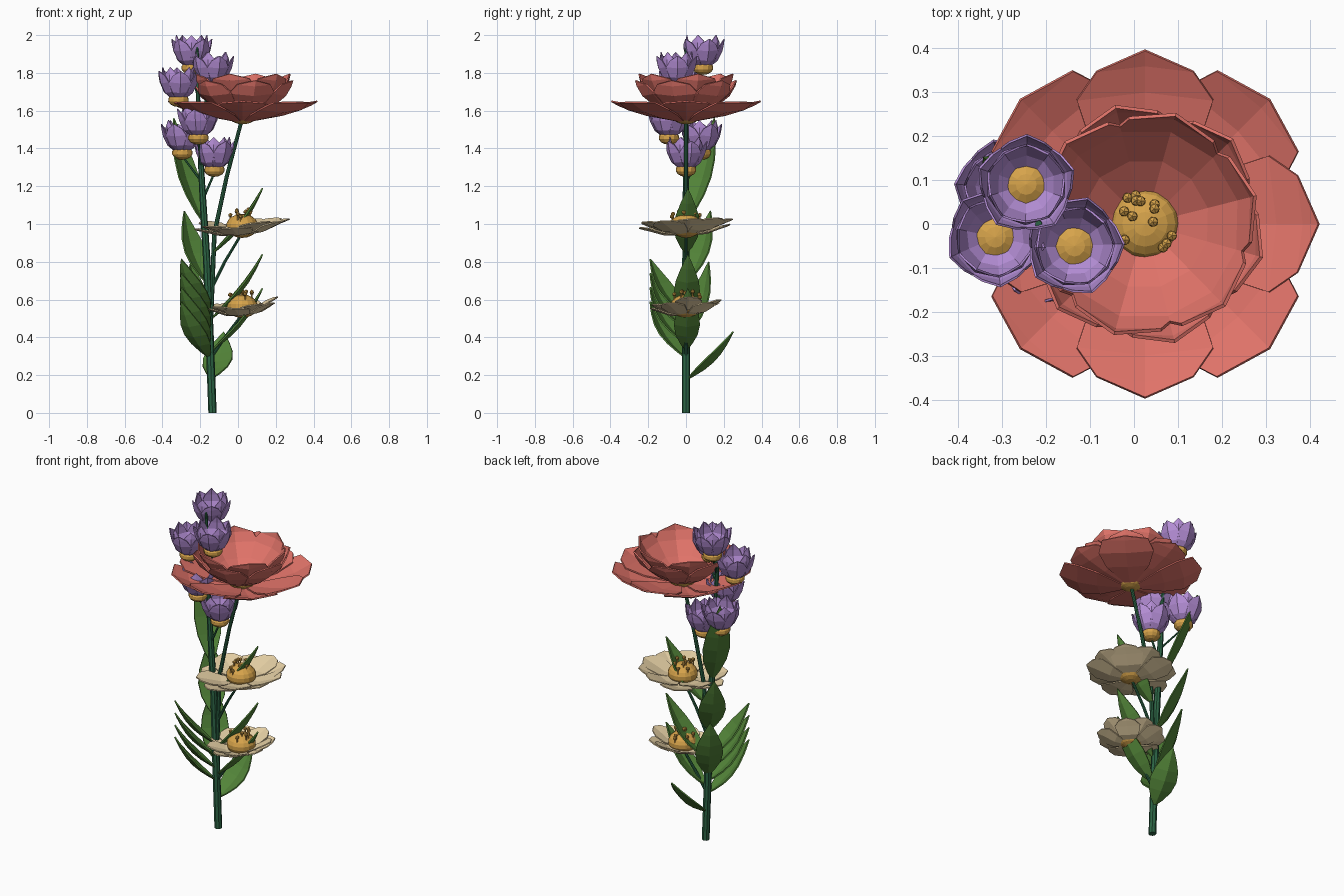
import bpy, bmesh, math, random
from mathutils import Vector, Matrix

if "Cube" in bpy.data.objects:
    bpy.data.objects.remove(bpy.data.objects["Cube"])

random.seed(4)
UP = Vector((0, 0, 1))


def material(name, rgb):
    m = bpy.data.materials.new(name)
    m.diffuse_color = (*rgb, 1)
    m.use_nodes = True
    m.node_tree.nodes["Principled BSDF"].inputs["Base Color"].default_value = m.diffuse_color
    return m


RED = material("coral red", (0.74, 0.17, 0.14))
PURPLE = material("lilac", (0.46, 0.27, 0.67))
CREAM = material("cream", (0.80, 0.64, 0.38))
YELLOW = material("golden yellow", (0.68, 0.37, 0.07))
LEAF = material("leaf green", (0.085, 0.23, 0.04))
STEM = material("stem green", (0.025, 0.13, 0.06))


def finish(name, bm, mat, thickness=0, smooth=False):
    bmesh.ops.recalc_face_normals(bm, faces=bm.faces)
    for f in bm.faces:
        f.smooth = smooth
    me = bpy.data.meshes.new(name)
    bm.to_mesh(me)
    bm.free()
    me.materials.append(mat)
    ob = bpy.data.objects.new(name, me)
    bpy.context.collection.objects.link(ob)
    if thickness:
        s = ob.modifiers.new("thickness", "SOLIDIFY")
        s.thickness = thickness
        s.offset = 0
    return ob


def blade(bm, rows):
    """Folded blade: rows of left / middle / right points, ends may close to one point."""
    prev = None
    for pts in rows:
        cur = [bm.verts.new(p) for p in pts]
        if prev:
            if len(cur) == 3 and len(prev) == 3:
                for i in range(2):
                    bm.faces.new((prev[i], prev[i + 1], cur[i + 1], cur[i]))
            elif len(cur) == 1:
                for i in range(2):
                    bm.faces.new((prev[i], prev[i + 1], cur[0]))
            else:
                for i in range(2):
                    bm.faces.new((prev[0], cur[i + 1], cur[i]))
        prev = cur


def petals(bm, centre, count, profile, cup, start=0, tilt=None, jitter=0):
    """Ring of petals; profile holds (radius, height, half width)."""
    tilt = tilt or Matrix.Identity(3)
    for k in range(count):
        rot = tilt @ Matrix.Rotation(start + math.tau * k / count, 3, 'Z')
        dz = random.uniform(-jitter, jitter)
        rows = []
        for r, z, w in profile:
            z += dz * r / profile[-1][0]
            if w == 0:
                pts = [(r, 0, z)]
            else:
                pts = [(r - cup * w, w, z + 0.1 * w), (r, 0, z), (r - cup * w, -w, z + 0.1 * w)]
            rows.append([centre + rot @ Vector(p) for p in pts])
        blade(bm, rows)


def ball(bm, centre, radius, squash=1, u=12, v=7):
    mat = Matrix.Translation(centre) @ Matrix.Diagonal((1, 1, squash, 1))
    bmesh.ops.create_uvsphere(bm, u_segments=u, v_segments=v, radius=radius, matrix=mat)


def flower_centre(name, centre, radius, squash, dots, dot_r, rise):
    bm = bmesh.new()
    ball(bm, centre, radius, squash, 16, 9)
    for _ in range(dots):
        a, r = random.uniform(0, math.tau), radius * math.sqrt(random.uniform(0.02, 0.8))
        h = squash * math.sqrt(radius ** 2 - r ** 2) + rise * random.uniform(0.6, 1)
        p = centre + Vector((r * math.cos(a), r * math.sin(a), h))
        bmesh.ops.create_icosphere(bm, subdivisions=1, radius=dot_r, matrix=Matrix.Translation(p))
        bmesh.ops.create_cone(bm, segments=5, radius1=0.004, radius2=0.004, depth=rise + 0.01,
                              matrix=Matrix.Translation(p - UP * rise / 2))
    finish(name, bm, YELLOW, smooth=False)


def stalk(name, points, radii, sides=8):
    """Tapered tube through points."""
    bm = bmesh.new()
    rings = []
    for p, r in zip(points, radii):
        rings.append([bm.verts.new((p[0] + r * math.cos(math.tau * i / sides),
                                    p[1] + r * math.sin(math.tau * i / sides), p[2]))
                      for i in range(sides)])
    for a, b in zip(rings, rings[1:]):
        for i in range(sides):
            j = (i + 1) % sides
            bm.faces.new((a[i], a[j], b[j], b[i]))
    bm.faces.new(rings[0])
    bm.faces.new(rings[-1])
    finish(name, bm, STEM, smooth=False)


def leaf(name, base, tip, half_width, bow=0.035):
    base, tip = Vector(base), Vector(tip)
    d = (tip - base).normalized()
    side = d.cross(UP).normalized()
    nor = side.cross(d)
    rows = [[base]]
    for t, w in [(.12, .45), (.28, .85), (.45, 1), (.62, .88), (.8, .52), (.92, .22)]:
        mid = base.lerp(tip, t) - nor * bow * math.sin(math.pi * t)
        off, lift = side * half_width * w, nor * half_width * w * 0.3
        rows.append([mid - off + lift, mid, mid + off + lift])
    rows.append([tip])
    bm = bmesh.new()
    blade(bm, rows)
    finish(name, bm, LEAF, 0.008)


# Main stem and branches
stalk("main_stem", [(-.135, 0, 0), (-.15, 0, .4), (-.165, 0, .8), (-.19, 0, 1.2), (-.21, 0, 1.6), (-.217, 0, 1.94)],
      [.022, .022, .02, .017, .012, .008])
stalk("red_flower_stem", [(-.145, 0, .45), (-.125, 0, .95), (-.06, 0, 1.25), (.02, 0, 1.55)], [.012, .012, .011, .01])
stalk("upper_cream_stem", [(-.16, 0, .62), (-.07, 0, .8), (.02, 0, .95)], [.01, .009, .008])
stalk("lower_cream_stem", [(-.15, 0, .28), (-.07, 0, .4), (.02, 0, .52)], [.01, .009, .008])

# Leaves: a stacked fan at front left, then pairs along the stem
for i in range(4):
    z = 0.075 * i
    leaf(f"fan_leaf_{i + 1}", (-.15, 0, .29 + z), (-.30, -.19, .59 + z), .075)
leaf("low_back_leaf", (-.14, .01, .18), (-.075, .25, .43), .08)
for i, (b, t) in enumerate([(.33, .66), (.5, .84), (.84, 1.19)]):
    leaf(f"right_leaf_{i + 1}", (-.14, 0, b), (.13, .01, t), .068)
for i, (bx, tx, ty, b, t) in enumerate([(-.15, -.25, .12, .40, .80), (-.16, -.285, .13, .68, 1.07),
                                        (-.18, -.34, .15, 1.0, 1.56)]):
    leaf(f"back_left_leaf_{i + 1}", (bx, 0, b), (tx, ty, t), .078)

# Large red flower: open outer ring and upright inner cup
c = Vector((.025, 0, 1.58))
bm = bmesh.new()
petals(bm, c, 4, [(.05, -.03, .03), (.19, -.005, .12), (.30, .025, .155), (.36, .05, .11), (.395, .07, 0)], .12)
petals(bm, c, 4, [(.05, -.035, .03), (.19, -.015, .12), (.30, .012, .155), (.375, .05, .13), (.40, .065, 0)],
       .1, math.pi / 4)
finish("red_outer_petals", bm, RED, 0.008)
bm = bmesh.new()
petals(bm, c, 6, [(.05, -.01, .03), (.15, .06, .085), (.22, .13, .125), (.25, .18, .10), (.258, .215, 0)], .28, .25)
petals(bm, c, 6, [(.05, -.02, .03), (.16, .04, .09), (.235, .10, .125), (.265, .15, .09), (.275, .18, 0)], .28, .77)
finish("red_inner_petals", bm, RED, 0.008)
flower_centre("red_flower_centre", c, .08, .65, 13, .013, .012)

# Two cream flowers
for name, z, s, dome in [("upper_cream", .985, 1, .085), ("lower_cream", .56, .76, .083)]:
    c = Vector((.022, 0, z))
    tilt = Matrix.Rotation(-.07, 3, 'Y') @ Matrix.Rotation(.05, 3, 'X')
    bm = bmesh.new()
    for start, drop in [(0.1, 0), (.1 + math.pi / 5, -.012)]:
        petals(bm, c, 5, [(.03, -.03 + drop, .02), (.12 * s, -.02 + drop, .075 * s), (.19 * s, .005 + drop, .095 * s),
                          (.235 * s, .02 + drop, .06 * s), (.255 * s, .028 + drop, 0)], .1, start, tilt, .012)
    finish(name + "_petals", bm, CREAM, 0.006)
    flower_centre(name + "_centre", c + UP * .005, dome, .75, 11, .012, .03)

# Purple buds on short stalks
buds = [(-.245, .09, 1.79), (-.135, -.05, 1.70), (-.315, -.03, 1.62),
        (-.21, -.09, 1.42), (-.295, .08, 1.34), (-.125, 0, 1.25)]
for i, p in enumerate(buds):
    c = Vector(p)
    bm = bmesh.new()
    petals(bm, c, 5, [(.03, .04, .025), (.075, .075, .05), (.10, .125, .058), (.108, .16, .04), (.112, .19, 0)],
           .33, .3 + i)
    petals(bm, c, 5, [(.025, .04, .02), (.068, .08, .045), (.09, .13, .052), (.09, .17, .035), (.085, .21, 0)],
           .33, .3 + i + math.pi / 5)
    finish(f"bud_petals_{i + 1}", bm, PURPLE, 0.005)
    bm = bmesh.new()
    ball(bm, c + UP * .037, .055, .68)
    finish(f"bud_base_{i + 1}", bm, YELLOW)
    zs = p[2] - .12
    sx = -.135 - .045 * zs
    stalk(f"bud_stalk_{i + 1}", [(sx, 0, zs), ((sx + p[0]) / 2, p[1] / 2, p[2] - .05), (p[0], p[1], p[2] + .02)],
          [.008, .007, .006], 6)
